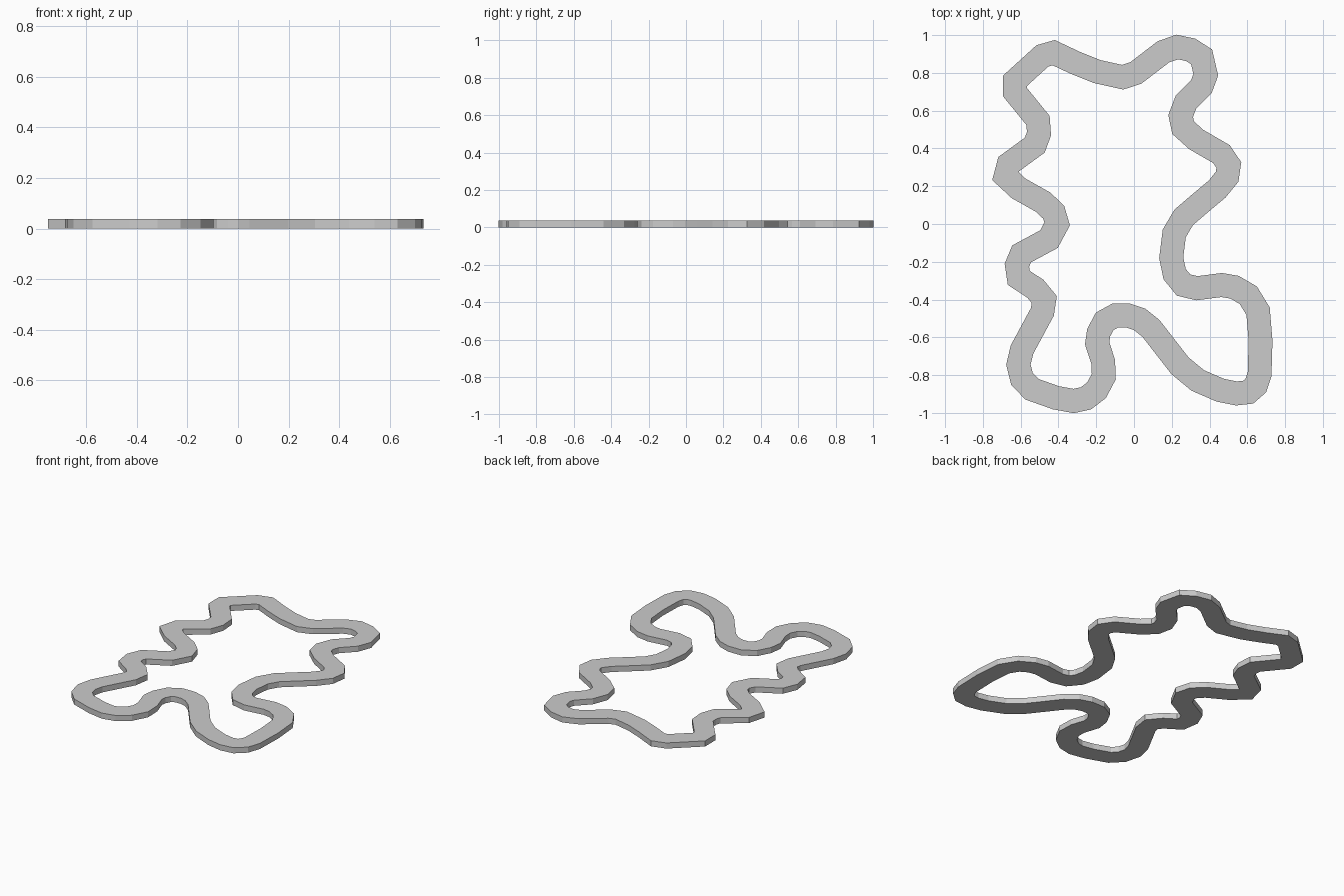
import bpy, bmesh
from mathutils import Vector

if "Cube" in bpy.data.objects:
    bpy.data.objects.remove(bpy.data.objects["Cube"])

WIDTH, HEIGHT = 0.126, 0.038

# Centre line of the band, clockwise from the top left ear
PATH = [(-.425, .907), (-.31, .853), (-.195, .807), (-.06, .777), (.01, .8), (.155, .911),
        (.228, .937), (.30, .922), (.358, .885), (.38, .79), (.357, .728), (.275, .645),
        (.247, .572), (.26, .51), (.33, .447), (.463, .37), (.502, .312), (.493, .25),
        (.44, .185), (.347, .107), (.263, .035), (.213, -.05), (.197, -.178), (.215, -.265),
        (.262, -.323), (.333, -.34), (.465, -.323), (.533, -.335), (.605, -.377),
        (.657, -.462), (.67, -.62), (.665, -.795), (.645, -.855), (.605, -.89), (.542, -.897),
        (.457, -.88), (.337, -.828), (.243, -.75), (.09, -.553), (.03, -.505), (-.03, -.485),
        (-.1, -.485), (-.155, -.515), (-.187, -.575), (-.195, -.632), (-.163, -.73),
        (-.16, -.808), (-.198, -.88), (-.255, -.923), (-.32, -.937), (-.413, -.92),
        (-.54, -.875), (-.593, -.82), (-.612, -.745), (-.593, -.665), (-.485, -.465),
        (-.475, -.4), (-.522, -.343), (-.61, -.285), (-.62, -.218), (-.595, -.158),
        (-.45, -.08), (-.407, 0), (-.425, .062), (-.48, .115), (-.61, .188), (-.68, .253),
        (-.663, .317), (-.525, .418), (-.503, .478), (-.508, .548), (-.63, .698),
        (-.63, .758), (-.485, .89)]


def miter(prev, here, nxt):
    """Sideways step that keeps the band width constant round a corner."""
    a, b = (here - prev).normalized(), (nxt - here).normalized()
    na, nb = Vector((-a.y, a.x)), Vector((-b.y, b.x))
    m = (na + nb).normalized()
    return m * (WIDTH / 2 / max(m.dot(na), 0.6))


pts = [Vector(p) for p in PATH]
n = len(pts)
bm = bmesh.new()

# Flat closed ribbon between the outer and inner outline
outer, inner = [], []
for i, p in enumerate(pts):
    side = miter(pts[i - 1], p, pts[(i + 1) % n])
    outer.append(bm.verts.new((p + side).to_3d()))
    inner.append(bm.verts.new((p - side).to_3d()))
faces = [bm.faces.new((outer[i], inner[i], inner[(i + 1) % n], outer[(i + 1) % n]))
         for i in range(n)]

# Raise it into a solid band
raised = bmesh.ops.extrude_face_region(bm, geom=faces, use_keep_orig=True)
bmesh.ops.translate(bm, vec=(0, 0, HEIGHT),
                    verts=[v for v in raised["geom"] if isinstance(v, bmesh.types.BMVert)])
bmesh.ops.recalc_face_normals(bm, faces=bm.faces)

mesh = bpy.data.meshes.new("outline_band")
bm.to_mesh(mesh)
bm.free()
bpy.context.collection.objects.link(bpy.data.objects.new("outline_band", mesh))
